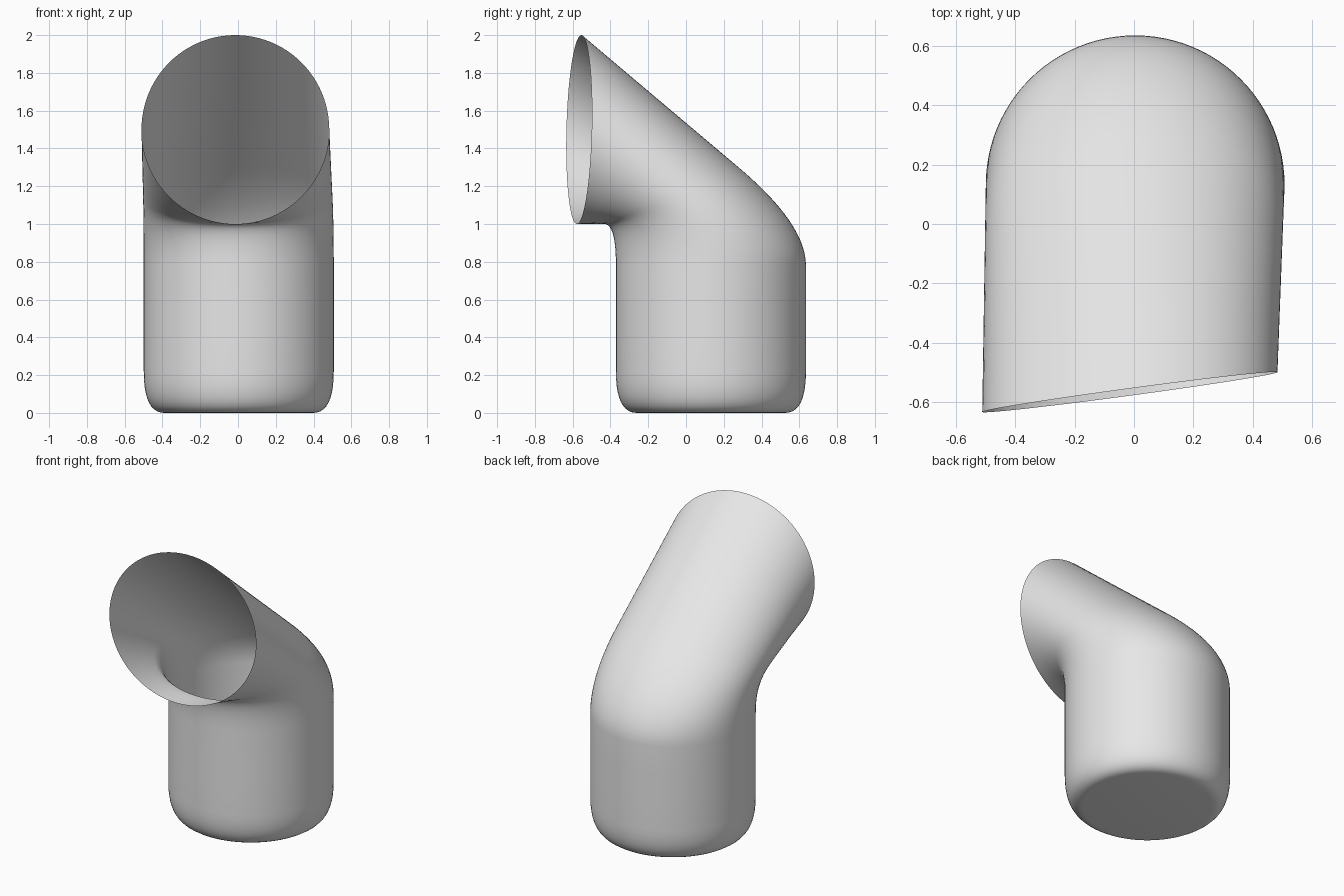
import bpy, bmesh, math
from mathutils import Vector

cube = bpy.data.objects.get("Cube")
if cube:
    bpy.data.objects.remove(cube, do_unlink=True)

SIDES = 96
RADIUS = 0.503
BASE = Vector((0.004, 0.132, 0))
MOUTH = Vector((-0.014, -0.566, 1.5))
MOUTH_SIDE = Vector((0.497, 0.067, 0))
MOUTH_UP = Vector((0, 0.012, 0.5))
UP = Vector((0, 0, 1))


def arc(a, corner, b, steps):
    """Rounded corner between two points."""
    return [a.lerp(corner, i / steps).lerp(corner.lerp(b, i / steps), i / steps)
            for i in range(steps + 1)]


def wall(angle):
    """One strip of the pipe wall, from the floor to the mouth."""
    c, s = math.cos(angle), math.sin(angle)
    out = Vector((c, s, 0))
    foot = BASE + out * RADIUS
    elbow = foot + UP
    lip = MOUTH + MOUTH_SIDE * c + MOUTH_UP * s
    pts = arc(foot - out * 0.11, foot, foot + UP * 0.22, 10)
    pts += [foot + UP * 0.4, foot + UP * 0.6]
    pts += arc(elbow - UP * 0.22, elbow, elbow.lerp(lip, 0.3), 14)
    pts += [elbow.lerp(lip, f) for f in (0.5, 0.75, 1)]
    return pts


# Pipe: straight body, elbow and open mouth in one thin shell
bm = bmesh.new()
strips = [[bm.verts.new(p) for p in wall(math.tau * i / SIDES)]
          for i in range(SIDES)]
for i, a in enumerate(strips):
    b = strips[(i + 1) % SIDES]
    for k in range(len(a) - 1):
        bm.faces.new((a[k], b[k], b[k + 1], a[k + 1]))

# Flat floor
bm.faces.new([s[0] for s in reversed(strips)])

mesh = bpy.data.meshes.new("vent_pipe")
bm.to_mesh(mesh)
bm.free()
pipe = bpy.data.objects.new("vent_pipe", mesh)
bpy.context.collection.objects.link(pipe)

# Plain grey
grey = bpy.data.materials.new("light_grey")
grey.use_nodes = True
colour = (0.8, 0.8, 0.8, 1)
grey.diffuse_color = colour
grey.node_tree.nodes["Principled BSDF"].inputs["Base Color"].default_value = colour
mesh.materials.append(grey)

bpy.context.view_layer.objects.active = pipe
pipe.select_set(True)
bpy.ops.object.shade_smooth_by_angle(angle=math.radians(40))
